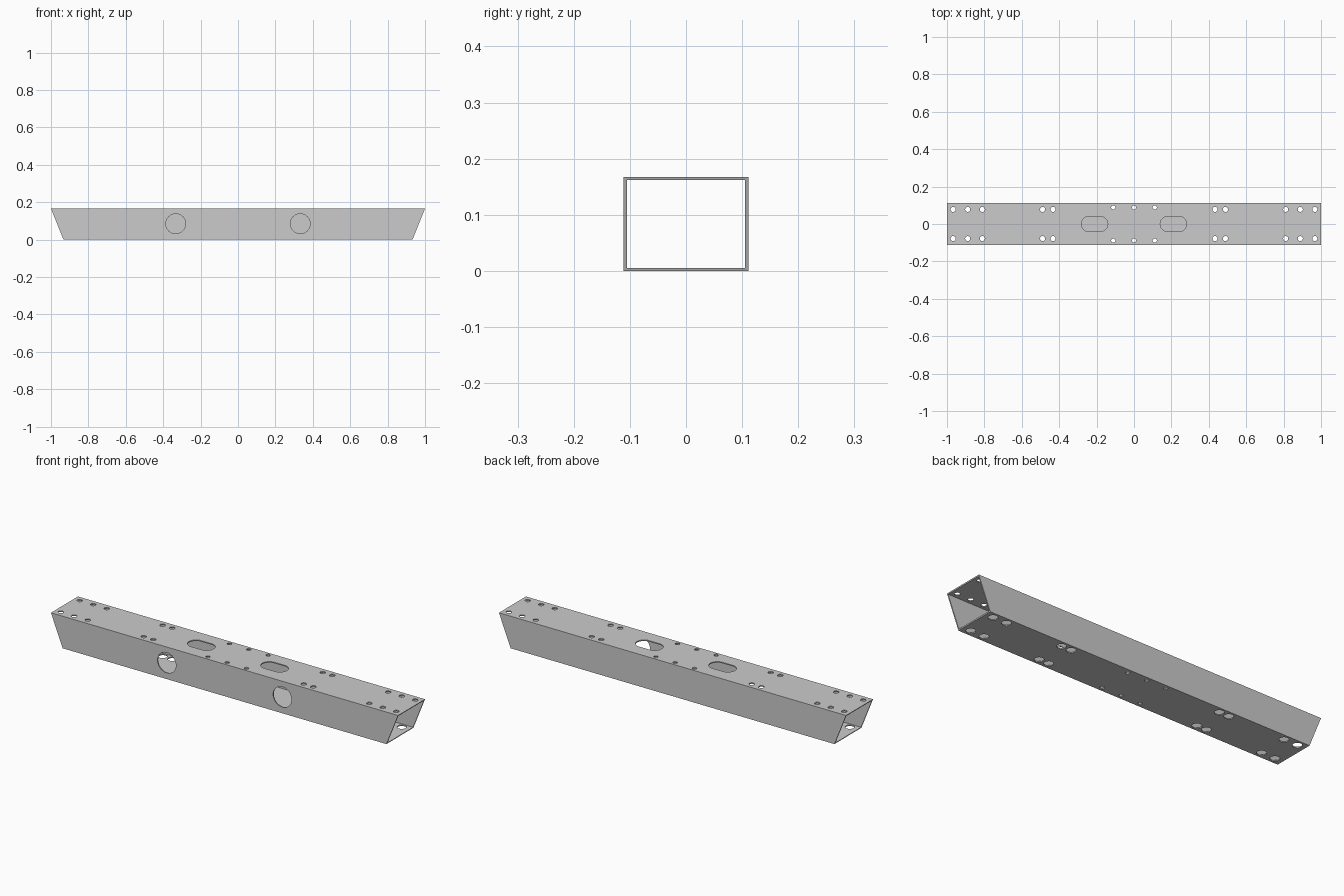
import bpy, bmesh, math
from mathutils import Matrix

if "Cube" in bpy.data.objects:
    bpy.data.objects.remove(bpy.data.objects["Cube"])

HY, H, T = 0.111, 0.167, 0.0055      # half width, height, wall thickness
TOP_X, BOT_X = 1.0, 0.933            # half lengths along top and bottom


def finish(bm, name):
    bmesh.ops.recalc_face_normals(bm, faces=bm.faces[:])
    me = bpy.data.meshes.new(name)
    bm.to_mesh(me)
    bm.free()
    ob = bpy.data.objects.new(name, me)
    bpy.context.collection.objects.link(ob)
    return ob


def hole(bm, x, y, z, r, depth=0.03, axis='Z'):
    m = Matrix.Translation((x, y, z))
    if axis == 'Y':
        m = m @ Matrix.Rotation(math.pi / 2, 4, 'X')
    bmesh.ops.create_cone(bm, cap_ends=True, segments=32, radius1=r, radius2=r,
                          depth=depth, matrix=m)


def slot(bm, x, half, r, z, depth=0.03):
    pts = []
    for s, a0 in ((1, -90), (-1, 90)):
        for i in range(17):
            a = math.radians(a0 + i * 180 / 16)
            pts.append((x + s * (half - r) + r * math.cos(a), r * math.sin(a)))
    lo = [bm.verts.new((px, py, z - depth / 2)) for px, py in pts]
    hi = [bm.verts.new((px, py, z + depth / 2)) for px, py in pts]
    bm.faces.new(lo)
    bm.faces.new(hi)
    n = len(pts)
    for i in range(n):
        bm.faces.new((lo[i], lo[(i + 1) % n], hi[(i + 1) % n], hi[i]))


# Rectangular tube with slanted ends
bm = bmesh.new()
outer = [(-HY, 0), (HY, 0), (HY, H), (-HY, H)]
inner = [(-HY + T, T), (HY - T, T), (HY - T, H - T), (-HY + T, H - T)]
ends = []
for s in (-1, 1):
    ends.append([[bm.verts.new((s * (BOT_X + (TOP_X - BOT_X) * z / H), y, z))
                  for y, z in loop] for loop in (outer, inner)])
for i in range(4):
    j = (i + 1) % 4
    for o, n in ends:
        bm.faces.new((o[i], o[j], n[j], n[i]))
    for k in (0, 1):
        a, b = ends[0][k], ends[1][k]
        bm.faces.new((a[i], a[j], b[j], b[i]))
beam = finish(bm, "box_beam")

# All openings gathered in one cutter
bm = bmesh.new()
zt, zb = H - T / 2, T / 2
for s in (-1, 1):
    hole(bm, s * 0.333, -HY, 0.085, 0.053, axis='Y')     # round front openings
    slot(bm, s * 0.211, 0.071, 0.041, zt)                # top slots
    for y in (-0.078, 0.078):
        for x in (0.967, 0.889, 0.811, 0.489, 0.433):    # top bolt holes
            hole(bm, s * x, y, zt, 0.0135)
        for x in (0.889, 0.811, 0.489, 0.433):           # larger access holes below
            hole(bm, s * x, y, zb, 0.0225)
for x in (-0.111, 0, 0.111):                             # small centre holes, both walls
    for y in (-0.089, 0.089):
        hole(bm, x, y, zt, 0.011)
        hole(bm, x, y, zb, 0.011)
cutter = finish(bm, "hole_cutter")
cutter.hide_render = True

# Cut the openings
bpy.context.view_layer.objects.active = beam
beam.select_set(True)
mod = beam.modifiers.new("holes", 'BOOLEAN')
mod.operation = 'DIFFERENCE'
mod.solver = 'EXACT'
mod.object = cutter
bpy.ops.object.modifier_apply(modifier=mod.name)
bpy.data.objects.remove(cutter)
bpy.ops.object.shade_smooth_by_angle(angle=math.radians(30))
